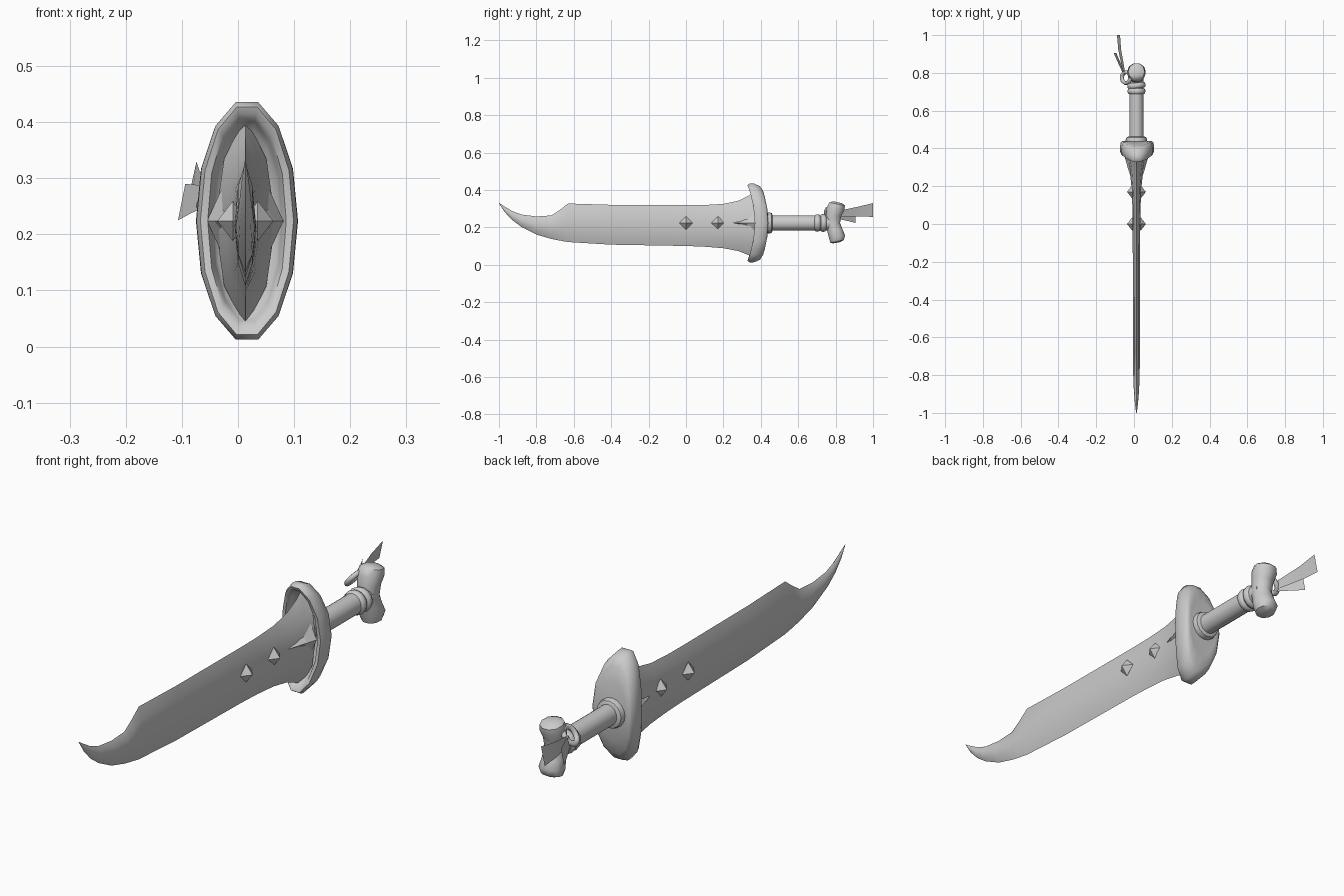
import bpy, bmesh, math
from mathutils import Vector, Matrix

if "Cube" in bpy.data.objects:
    bpy.data.objects.remove(bpy.data.objects["Cube"])

CX, CZ = 0.013, 0.224          # long axis of the sword


def finish(name, bm, angle=35, smooth=True):
    bmesh.ops.remove_doubles(bm, verts=bm.verts, dist=1e-5)
    bmesh.ops.recalc_face_normals(bm, faces=bm.faces)
    me = bpy.data.meshes.new(name)
    bm.to_mesh(me)
    bm.free()
    ob = bpy.data.objects.new(name, me)
    bpy.context.collection.objects.link(ob)
    if smooth:
        bpy.ops.object.select_all(action='DESELECT')
        ob.select_set(True)
        bpy.context.view_layer.objects.active = ob
        bpy.ops.object.shade_smooth_by_angle(angle=math.radians(angle))
    return ob


def loft(name, rings, angle=35, closed=False, smooth=True):
    """Skin a list of equal-length point rings; cap the ends unless closed."""
    bm = bmesh.new()
    vs = [[bm.verts.new(p) for p in r] for r in rings]
    n = len(vs[0])
    pairs = list(zip(vs, vs[1:])) + ([(vs[-1], vs[0])] if closed else [])
    for a, b in pairs:
        for i in range(n):
            j = (i + 1) % n
            bm.faces.new((a[i], a[j], b[j], b[i]))
    if not closed:
        bm.faces.new(vs[0])
        bm.faces.new(vs[-1])
    return finish(name, bm, angle, smooth)


def ellipse(a, b, y, n=16, bend=0.0, cx=CX):
    pts = []
    for i in range(n):
        t = 2 * math.pi * i / n
        z = b * math.sin(t)
        pts.append((cx + a * math.cos(t), y - bend * (z / 0.21) ** 2, CZ + z))
    return pts


def torus(name, centre, r, minor, rot, scale=(1, 1, 1), n=14, m=8):
    mat = Matrix.Translation(centre) @ rot
    rings = []
    for i in range(n):
        t = 2 * math.pi * i / n
        ring = []
        for k in range(m):
            p = 2 * math.pi * k / m
            d = r + minor * math.cos(p)
            v = Vector((d * math.cos(t) * scale[0], d * math.sin(t) * scale[1],
                        minor * math.sin(p) * scale[2]))
            ring.append(mat @ v)
        rings.append(ring)
    return loft(name, rings, 60, closed=True)


# Blade: stations of y, lower edge, upper edge, half thickness
stations = [
    (-1.0, .329, .331, .001), (-.97, .283, .312, .006), (-.93, .240, .288, .010),
    (-.88, .203, .269, .014), (-.80, .162, .259, .017), (-.72, .139, .264, .018),
    (-.68, .131, .290, .018), (-.63, .122, .328, .018), (-.40, .108, .321, .019),
    (0.0, .101, .319, .020), (.10, .097, .320, .022), (.20, .089, .326, .027),
    (.28, .074, .343, .035), (.34, .050, .373, .047), (.385, .033, .410, .054)]
blade = []
for y, lo, hi, w in stations:
    side = [(0, 0), (.7, .2), (1, .5), (.7, .8), (0, 1)]
    sec = side + [(-x, t) for x, t in side[3:0:-1]]
    blade.append([(CX + x * w, y, lo + t * (hi - lo)) for x, t in sec])
loft("blade", blade, 40)

# Diamond studs and spiked langets on both blade faces
for s, label in ((1, "right"), (-1, "left")):
    for k, y in enumerate((0.0, 0.17)):
        bm = bmesh.new()
        top = Vector((CX + s * .05, y, CZ))
        low = Vector((CX, y, CZ))
        mid = [Vector((CX + s * .022, y + .036 * a, CZ + .036 * b))
               for a, b in ((1, 0), (0, 1), (-1, 0), (0, -1))]
        for i in range(4):
            for apex in (top, low):
                bm.faces.new([bm.verts.new(p) for p in (mid[i], mid[(i + 1) % 4], apex)])
        finish(f"stud_{label}_{k + 1}", bm, smooth=False)
    lan = []
    for y, h, x0, x1 in ((.25, .001, .028, .031), (.29, .010, .030, .044),
                         (.33, .028, .034, .055), (.37, .062, .040, .068)):
        lan.append([(CX + s * x0, y, CZ - h), (CX + s * x1, y, CZ), (CX + s * x0, y, CZ + h),
                    (CX + s * .01, y, CZ)])
    loft(f"langet_{label}", lan, smooth=False)

# Guard: hollow saddle-shaped dish with a thick rim
guard = [(.048, .052, .440), (.066, .120, .438), (.078, .175, .440), (.086, .202, .432),
         (.091, .215, .408), (.090, .217, .385), (.083, .208, .368), (.070, .195, .368),
         (.062, .182, .385), (.058, .165, .405), (.040, .060, .415)]
loft("guard", [ellipse(a, b, y, 14, .042, .016) for a, b, y in guard], 60)

# Collar, grip and grip bands
loft("collar", [ellipse(r, r, y) for r, y in
                ((.056, .42), (.057, .445), (.053, .458), (.042, .463))], 40)
loft("grip", [ellipse(.038, .041, y) for y in (.41, .80)])
along_y = Matrix.Rotation(math.pi / 2, 4, 'X')
torus("band_front", (CX, .703, CZ), .037, .011, along_y, (1, 1, 1.5))
torus("band_rear", (CX, .733, CZ), .038, .011,
      Matrix.Rotation(math.radians(7), 4, 'Z') @ along_y, (1, 1, 1.4))

# Pommel: bowed club with two swollen ends (z, y centre, x radius, y radius)
pommel = [(.118, .805, .020, .020), (.126, .808, .040, .038), (.150, .808, .049, .045),
          (.185, .796, .043, .043), (.224, .783, .040, .043), (.265, .790, .042, .043),
          (.300, .800, .049, .050), (.325, .808, .044, .044), (.335, .810, .025, .025)]
rings = []
for z, yc, rx, ry in pommel:
    tilt = (yc - .783) * 8 * (1 if z > CZ else -1)
    ring = []
    for i in range(10):
        t = 2 * math.pi * i / 10
        dy = ry * math.sin(t)
        ring.append((CX + rx * math.cos(t), yc + dy, z - tilt * dy))
    rings.append(ring)
loft("pommel", rings, 45)

# Loop tied at the pommel, carrying two ribbon tails
torus("ribbon_loop", (-.042, .775, .280), .029, .010,
      Matrix.Rotation(math.radians(-50), 4, 'Y'), (1.2, 1, 1))


def ribbon(name, path):
    bm = bmesh.new()
    rows = [[bm.verts.new((x0, y, lo)), bm.verts.new((x1, y, hi))]
            for y, x0, lo, x1, hi in path]
    for a, b in zip(rows, rows[1:]):
        bm.faces.new((a[0], b[0], b[1], a[1]))
    return finish(name, bm, 60)


ribbon("ribbon_long", [(.79, -.050, .255, -.045, .285), (.85, -.068, .258, -.055, .296),
                       (.92, -.083, .258, -.068, .311), (1.0, -.090, .257, -.074, .330)])
ribbon("ribbon_short", [(.79, -.055, .250, -.048, .285), (.85, -.083, .238, -.070, .288),
                        (.905, -.107, .225, -.094, .290)])
